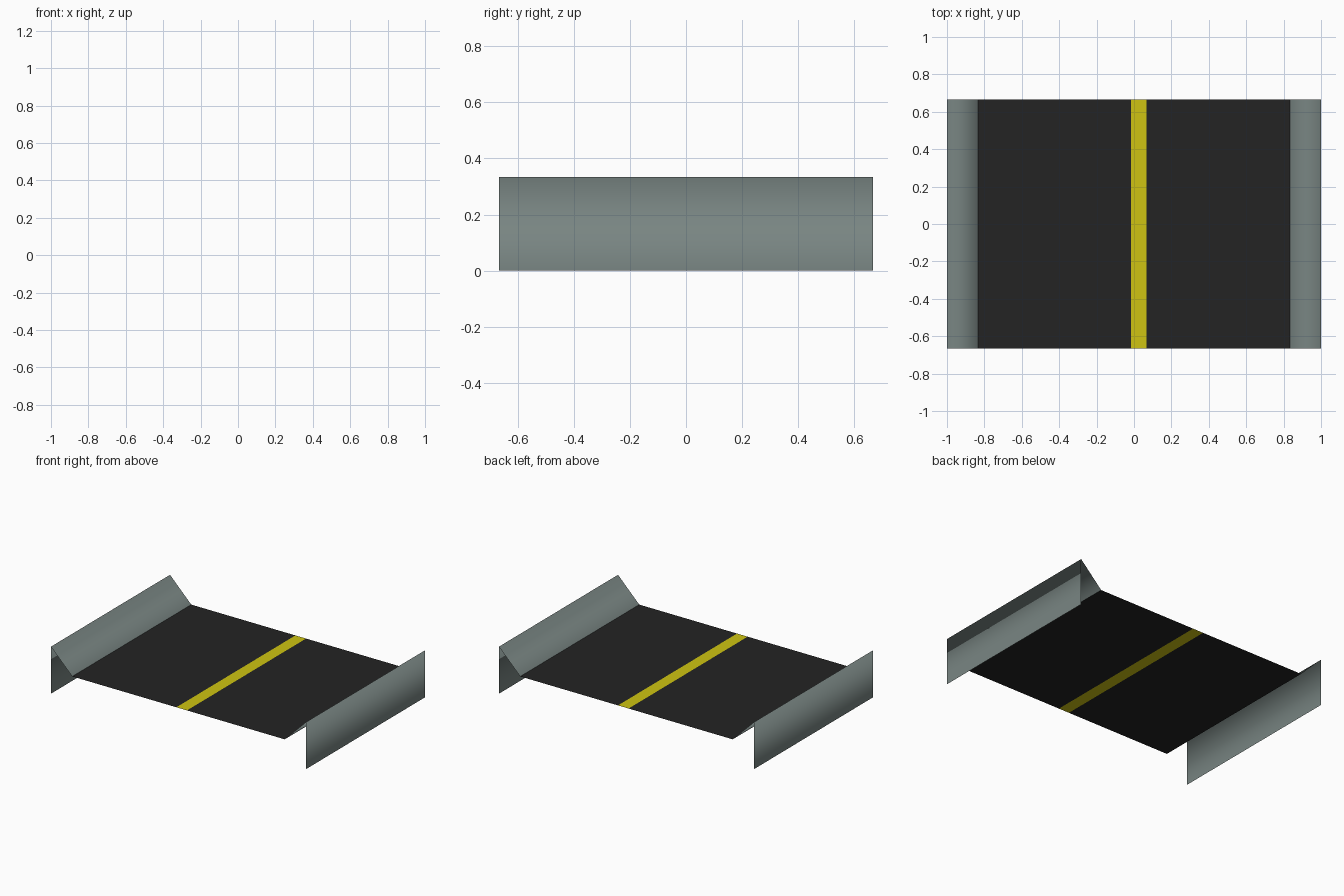
import bpy

if "Cube" in bpy.data.objects:
    bpy.data.objects.remove(bpy.data.objects["Cube"])

W, L, H = 1.0, 2 / 3, 1 / 3      # half width, half length, height
ROAD_X, ROAD_Z = 5 / 6, 1 / 6    # half width and level of the road sheet


def material(name, rgb):
    m = bpy.data.materials.new(name)
    m.diffuse_color = (*rgb, 1)
    m.use_nodes = True
    m.node_tree.nodes["Principled BSDF"].inputs["Base Color"].default_value = m.diffuse_color
    return m


def sheet(name, profile, mat):
    """Extrude an open x/z profile along y into an open-ended sheet."""
    n = len(profile)
    verts = [(x, y, z) for y in (-L, L) for x, z in profile]
    faces = [(i, i + 1, n + i + 1, n + i) for i in range(n - 1)]
    mesh = bpy.data.meshes.new(name)
    mesh.from_pydata(verts, [], faces)
    mesh.materials.append(mat)
    obj = bpy.data.objects.new(name, mesh)
    bpy.context.collection.objects.link(obj)
    return obj


asphalt = material("asphalt black", (0.017, 0.017, 0.017))
yellow = material("line yellow", (0.62, 0.55, 0.006))
concrete = material("barrier grey", (0.19, 0.235, 0.225))

# Road deck: one sheet split into left lane, centre line and right lane
road = sheet("road_deck", [(-ROAD_X, ROAD_Z), (-0.0167, ROAD_Z),
                           (0.0667, ROAD_Z), (ROAD_X, ROAD_Z)], asphalt)
road.data.materials.append(yellow)
road.data.polygons[1].material_index = 1

# Side barriers: sloped inner face folding over to a vertical outer wall
left = sheet("left_barrier", [(-W, 0), (-W, H), (-ROAD_X, ROAD_Z)], concrete)
right = sheet("right_barrier", [(ROAD_X, ROAD_Z), (W, H), (W, 0)], concrete)
for barrier in (left, right):
    barrier.data.polygons.foreach_set("use_smooth", [True, True])
